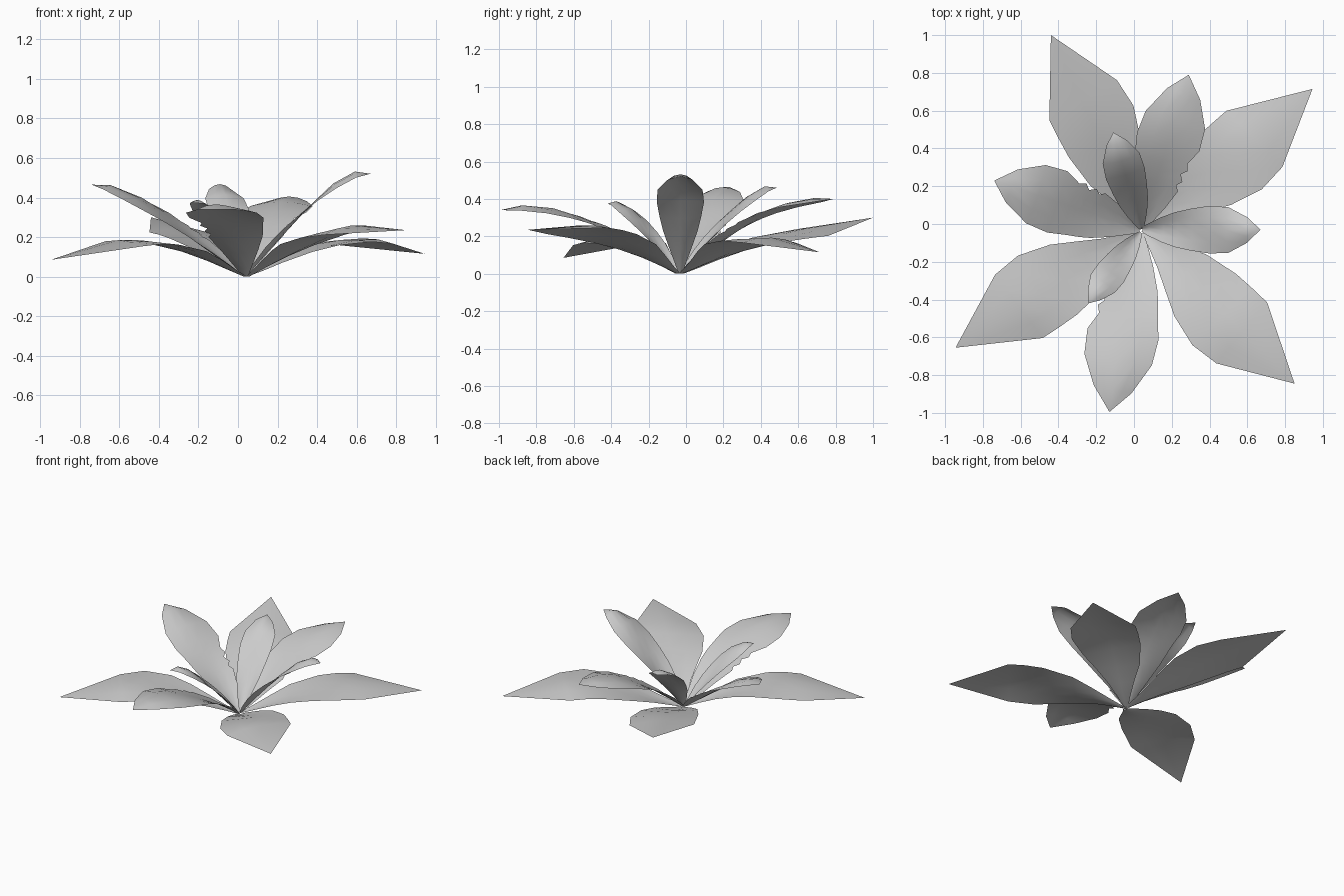
import bpy, bmesh
from mathutils import Vector

if "Cube" in bpy.data.objects:
    bpy.data.objects.remove(bpy.data.objects["Cube"])

# Outline rows: (t, half width) of the left edge, then of the right edge
BROAD = [(0, .015, 0, .015), (.06, .037, .08, .045), (.17, .09, .17, .085),
         (.28, .15, .27, .14), (.44, .19, .38, .2), (.54, .197, .53, .24),
         (.635, .2, .67, .218), (1, 0, 1, 0)]
OVAL = [(0, .015, 0, .015), (.06, .042, .06, .042), (.18, .09, .18, .09),
        (.30, .13, .30, .13), (.42, .156, .42, .156), (.56, .178, .56, .178),
        (.70, .167, .70, .172), (.88, .092, .87, .1), (1, .0, 1, .0)]
# Same oval leaf with a nibbled right edge
TORN = OVAL[:4] + [(.34, .139, .33, .112), (.37, .145, .36, .138), (.40, .15, .40, .118),
                   (.44, .156, .43, .148), (.48, .163, .47, .135)] + OVAL[5:]


def rib_height(heights, t):
    """Smooth curve through five evenly spaced heights."""
    total = 0
    for i, h in enumerate(heights):
        for j in range(5):
            if j != i:
                h *= (t * 4 - j) / (i - j)
        total += h
    return total


def leaf(name, base, tip, heights, rows, width, cup, droop, roll=0):
    """Leaf sheet: edges cup upward near the base and droop toward the tip."""
    base, tip = Vector(base), Vector(tip)
    along = tip - base
    d = along.normalized()
    side = Vector((-d.y, d.x))
    bm = bmesh.new()
    grid = []
    for tl, wl, tr, wr in rows:
        line = []
        for u in (-1, -.5, 0, .5, 1):
            t = (tl + tr) / 2 + u * (tl - tr) / 2
            w = (wl if u > 0 else wr) * width
            slope = (rib_height(heights, t + .01) - rib_height(heights, t - .01)) / (.02 * along.length)
            normal = Vector((-slope * d.x, -slope * d.y, 1)).normalized()
            p = base + along * t + side * (u * w)
            z = max(0, rib_height(heights, t) + roll * u * w)
            lift = (cup * (1 - t) - droop * t) * w * u * u
            line.append(bm.verts.new(Vector((p.x, p.y, z)) + normal * lift))
        grid.append(line)
    for a, b in zip(grid, grid[1:]):
        for i in range(4):
            bm.faces.new((a[i + 1], a[i], b[i], b[i + 1]))
    bmesh.ops.remove_doubles(bm, verts=bm.verts, dist=1e-5)
    bmesh.ops.recalc_face_normals(bm, faces=bm.faces)
    if sum(f.normal.z for f in bm.faces) < 0:
        bmesh.ops.reverse_faces(bm, faces=bm.faces)
    for f in bm.faces:
        f.smooth = True
    mesh = bpy.data.meshes.new(name)
    bm.to_mesh(mesh)
    bm.free()
    bpy.context.collection.objects.link(bpy.data.objects.new(name, mesh))


# Four broad outer leaves
leaf("outer_leaf_back_right", (.045, -.025), (.945, .715), (0, .1, .18, .185, .115), BROAD, 1, .25, .35, -.03)
leaf("outer_leaf_back_left", (.035, -.015), (-.44, 1.0), (0, .11, .205, .26, .30), BROAD, .99, .25, .35, .05)
leaf("outer_leaf_front_left", (.03, -.05), (-.945, -.655), (0, .11, .18, .17, .085), BROAD, 1, .25, .35, -.03)
leaf("outer_leaf_front_right", (.055, -.045), (.85, -.845), (0, .12, .22, .27, .235), BROAD, 1, .25, .35, .08)

# Three torn middle leaves
leaf("middle_leaf_back", (.04, -.025), (.29, .79), (0, .165, .305, .39, .40), TORN, .97, .35, .35)
leaf("middle_leaf_left", (.03, -.03), (-.74, .23), (0, .145, .295, .425, .465), TORN, .96, .35, .35)
leaf("middle_leaf_front", (.035, -.05), (-.13, -.995), (0, .16, .285, .36, .34), TORN, 1.07, .3, .35)

# Three upright inner leaves
leaf("inner_leaf_right", (.045, -.03), (.67, -.03), (0, .18, .35, .495, .52), OVAL, .71, .6, .6)
leaf("inner_leaf_back", (.04, -.025), (-.11, .485), (0, .15, .305, .435, .46), OVAL, .6, .6, .6)
leaf("inner_leaf_front", (.035, -.045), (-.24, -.42), (0, .13, .26, .365, .375), OVAL, .47, .6, .6)
